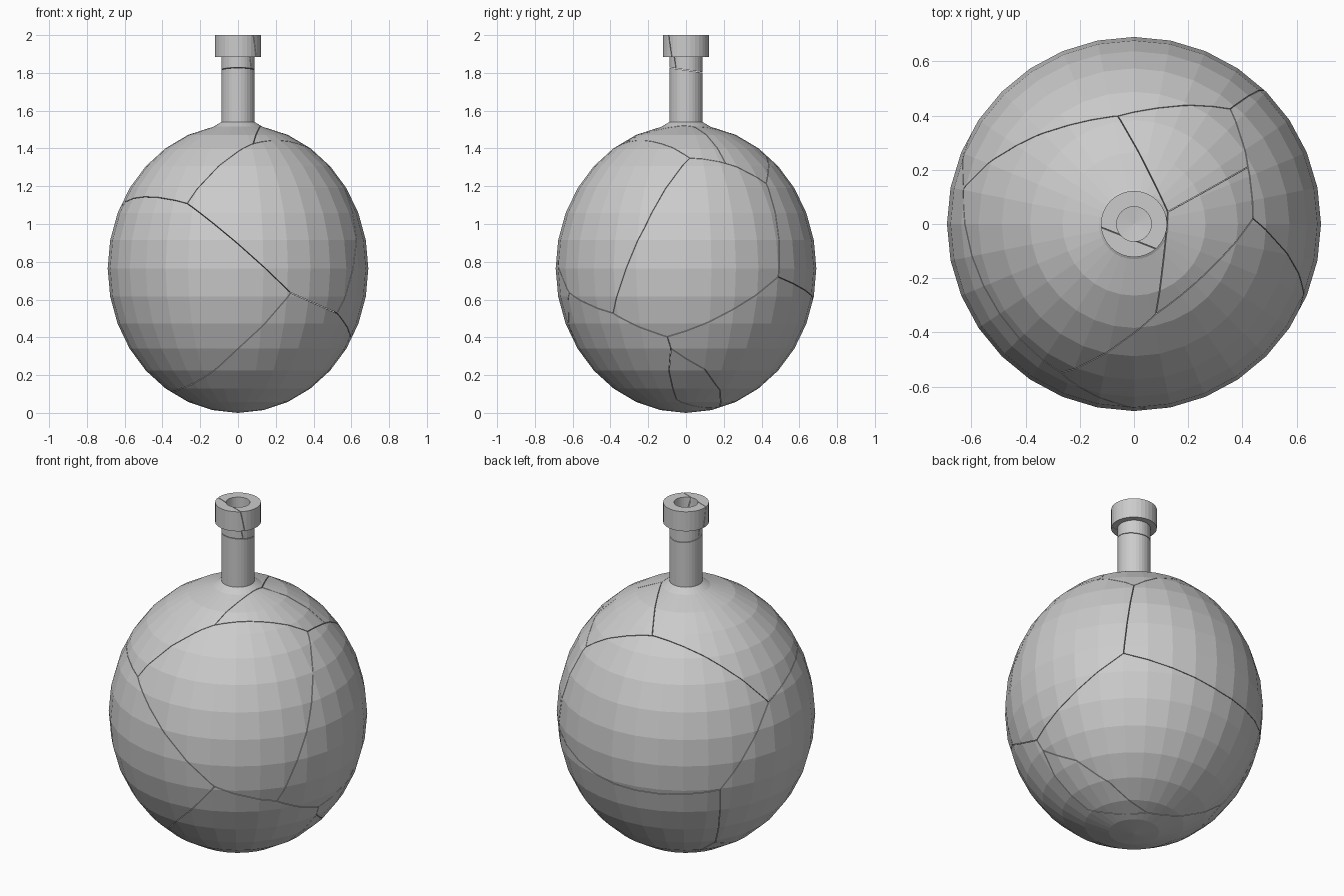
import bpy, bmesh, math
from mathutils import Vector

if "Cube" in bpy.data.objects:
    bpy.data.objects.remove(bpy.data.objects["Cube"])

SEG, R, H = 32, 0.69, 0.765      # sides, belly radius, belly half height
GAP = 0.0015                     # half width of a hairline crack


def new_object(name, bm):
    bmesh.ops.remove_doubles(bm, verts=bm.verts, dist=1e-5)
    bmesh.ops.recalc_face_normals(bm, faces=bm.faces)
    mesh = bpy.data.meshes.new(name)
    bm.to_mesh(mesh)
    bm.free()
    obj = bpy.data.objects.new(name, mesh)
    bpy.context.collection.objects.link(obj)
    return obj


def belly(wall, last):
    # half-ellipse profile from the bottom pole up to ring number 'last'
    pts = []
    for k in range(last + 1):
        a = math.pi * k / 16
        pts.append(((R - wall) * math.sin(a), H - (H - wall) * math.cos(a)))
    return pts


# Flask: outer profile, rim, then inner profile back down
outer = belly(0, 14) + [(0.13, 1.515), (0.088, 1.54), (0.088, 1.885), (0.122, 1.885), (0.122, 2.0)]
inner = belly(0.024, 14) + [(0.064, 1.505), (0.064, 2.0)]
profile = outer + inner[::-1]
bm = bmesh.new()
rings = []
for i in range(SEG):
    a = 2 * math.pi * i / SEG
    rings.append([bm.verts.new((r * math.cos(a), r * math.sin(a), z)) for r, z in profile])
bmesh.ops.remove_doubles(bm, verts=[], dist=0)
for i in range(SEG):
    p, q = rings[i], rings[(i + 1) % SEG]
    for k in range(len(profile) - 1):
        bm.faces.new((p[k], q[k], q[k + 1], p[k + 1]))
flask = new_object("cracked_flask", bm)

# Crack junctions on the belly and the cracks that join them
P = {
    "a": (-.27, -.55, 1.11), "b": (.28, -.62, .635), "c": (.08, -.33, 1.42),
    "d": (.53, -.39, .525), "e": (.44, .02, 1.35), "f": (.42, .21, 1.32),
    "g": (.36, .43, 1.22), "h": (.6, -.1, .4), "i": (.484, .49, .72),
    "j": (.125, .045, 1.515), "k": (-.06, .4, 1.385), "l": (-.63, .13, 1.04),
    "m": (-.52, .425, .61), "n": (-.38, .27, .2), "o": (.06, .18, .03),
    "p": (.568, -.08, .34), "q": (.475, -.09, .22), "r": (.28, -.05, .07),
    "s": (.483, .1, .23), "t": (.324, .18, .12), "u": (-.3, -.24, .13),
    "v": (.62, -.22, .98), "w": (-.02, .66, .6), "x": (0, -.574, .34),
}
CRACKS = ["alm", "ab", "ac", "bd", "bxun", "ce", "cj", "evd", "efg", "fj", "jkg",
          "kl", "gi", "ih", "hd", "hp", "pqro", "psto", "on", "nm", "iwm"]


def crack_wedge(bm, p, q):
    # thin planar strip that follows the shell from p to q
    p, q = [Vector((v[0] / R, v[1] / R, (v[2] - H) / H)).normalized() for v in (p, q)]
    n = p.cross(q).normalized() * GAP / R
    steps = 8
    sections = []
    for s in range(steps + 1):
        d = p.slerp(q, s / steps)
        corners = (d * .92 - n, d * 1.08 - n, d * 1.08 + n, d * .92 + n)
        sections.append([bm.verts.new((c.x * R, c.y * R, c.z * H + H)) for c in corners])
    for s0, s1 in zip(sections, sections[1:]):
        for k in range(4):
            bm.faces.new((s0[k], s0[(k + 1) % 4], s1[(k + 1) % 4], s1[k]))
    bm.faces.new(sections[0])
    bm.faces.new(sections[-1])


def crack_plate(bm, centre, normal, along, half_a, half_b):
    # thin flat plate for the straight neck and rim cracks
    n = Vector(normal).normalized()
    a = Vector(along).normalized()
    b = n.cross(a)
    c = Vector(centre)
    quads = [[bm.verts.new(c + n * g + a * sa * half_a + b * sb * half_b)
              for sa, sb in ((-1, -1), (1, -1), (1, 1), (-1, 1))] for g in (-GAP, GAP)]
    for q in quads:
        bm.faces.new(q)
    for k in range(4):
        m = (k + 1) % 4
        bm.faces.new((quads[0][k], quads[0][m], quads[1][m], quads[1][k]))


bm = bmesh.new()
for path in CRACKS:
    for p, q in zip(path, path[1:]):
        crack_wedge(bm, P[p], P[q])
crack_plate(bm, (0, 0, 1.815), (0, .14, 1), (1, 0, 0), .2, .2)
crack_plate(bm, (-.018, -.045, 1.96), (.08, .205, .04), (.205, -.08, 0), .2, .135)
cutter = new_object("crack_cutter", bm)
cutter.hide_render = True

# Cut the hairline cracks through the shell
mod = flask.modifiers.new("cracks", 'BOOLEAN')
mod.operation = 'DIFFERENCE'
mod.solver = 'EXACT'
mod.use_self = True
mod.object = cutter
bpy.context.view_layer.objects.active = flask
flask.select_set(True)
bpy.ops.object.modifier_apply(modifier=mod.name)
bpy.data.objects.remove(cutter)
